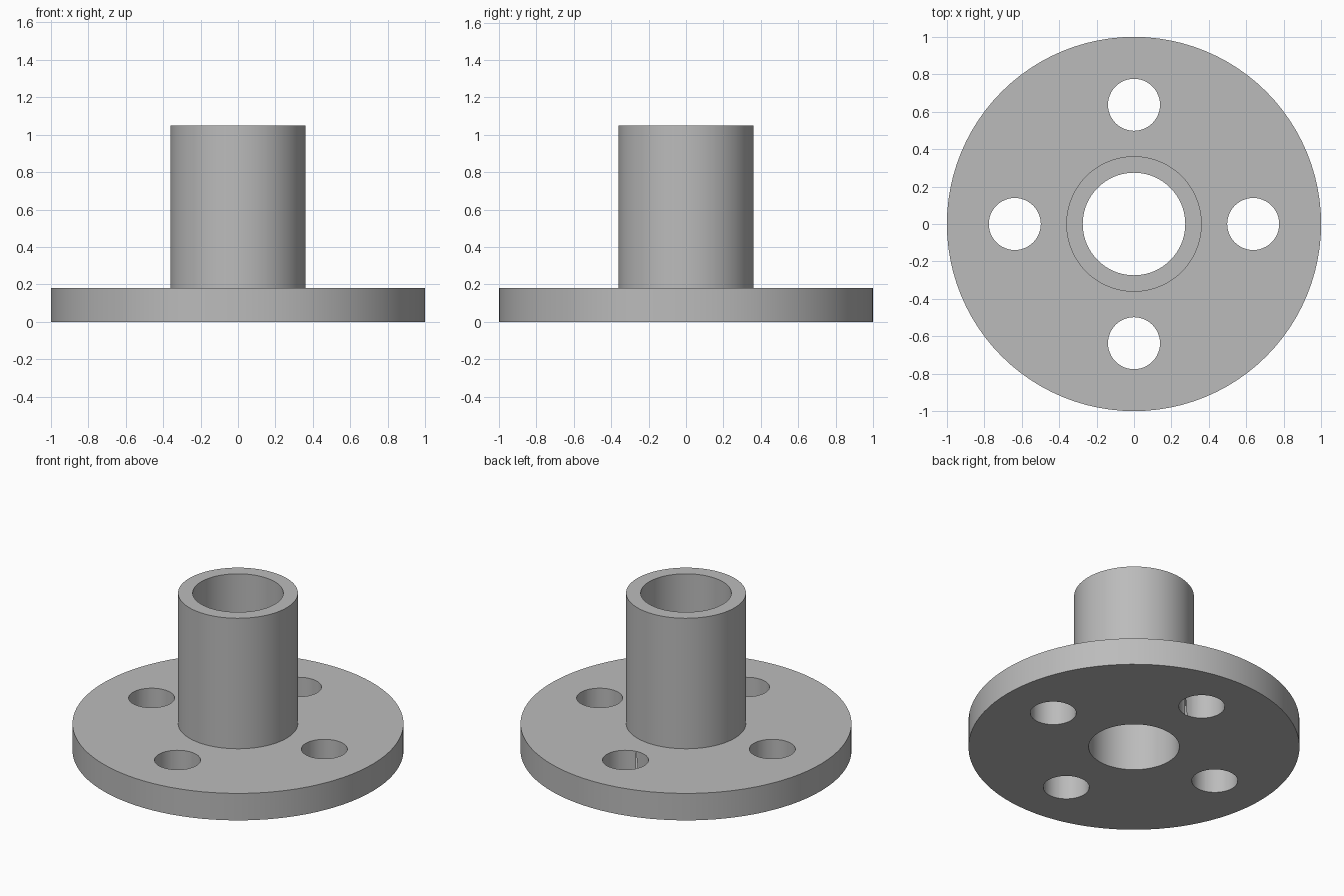
import bpy
import bmesh
from math import cos, sin, pi, radians

cube = bpy.data.objects.get("Cube")
if cube:
    bpy.data.objects.remove(cube, do_unlink=True)

SEGMENTS = 96
FLANGE_R, FLANGE_H = 1.0, 0.18
TUBE_R, BORE_R, TOP = 0.362, 0.274, 1.05
BOLT_CIRCLE, BOLT_R, BOLTS = 0.637, 0.139, 4

grey = bpy.data.materials.new("steel grey")
grey.use_nodes = True
grey.diffuse_color = (0.5, 0.5, 0.5, 1)
grey.node_tree.nodes["Principled BSDF"].inputs["Base Color"].default_value = (0.5, 0.5, 0.5, 1)


def lathe(name, profile):
    """Revolve a closed (radius, height) profile about the z axis."""
    bm = bmesh.new()
    rings = []
    for i in range(SEGMENTS):
        a = 2 * pi * i / SEGMENTS
        rings.append([bm.verts.new((r * cos(a), r * sin(a), z)) for r, z in profile])
    for i, ring in enumerate(rings):
        following = rings[(i + 1) % SEGMENTS]
        for j in range(len(profile)):
            k = (j + 1) % len(profile)
            bm.faces.new((ring[j], following[j], following[k], ring[k]))
    bmesh.ops.recalc_face_normals(bm, faces=bm.faces)
    mesh = bpy.data.meshes.new(name)
    bm.to_mesh(mesh)
    bm.free()
    obj = bpy.data.objects.new(name, mesh)
    bpy.context.collection.objects.link(obj)
    mesh.materials.append(grey)
    return obj


def select(obj):
    bpy.ops.object.select_all(action='DESELECT')
    obj.select_set(True)
    bpy.context.view_layer.objects.active = obj


# Flange plate and hollow neck as one turned body
flange = lathe("flange_with_neck", [
    (BORE_R, 0), (FLANGE_R, 0), (FLANGE_R, FLANGE_H),
    (TUBE_R, FLANGE_H), (TUBE_R, TOP), (BORE_R, TOP)])

# Bolt holes evenly spaced around the flange
for i in range(BOLTS):
    a = 2 * pi * i / BOLTS
    bpy.ops.mesh.primitive_cylinder_add(
        vertices=48, radius=BOLT_R, depth=FLANGE_H * 2,
        location=(BOLT_CIRCLE * cos(a), BOLT_CIRCLE * sin(a), FLANGE_H / 2))
    cutter = bpy.context.object
    cutter.name = "bolt_hole_cutter"
    cutter.hide_render = True
    cutter.data.materials.append(grey)
    select(flange)
    cut = flange.modifiers.new("bolt_hole", 'BOOLEAN')
    cut.operation = 'DIFFERENCE'
    cut.solver = 'EXACT'
    cut.object = cutter
    bpy.ops.object.modifier_apply(modifier=cut.name)
    bpy.data.objects.remove(cutter, do_unlink=True)

# Smooth round walls, sharp rims
select(flange)
bpy.ops.object.shade_smooth_by_angle(angle=radians(30))
